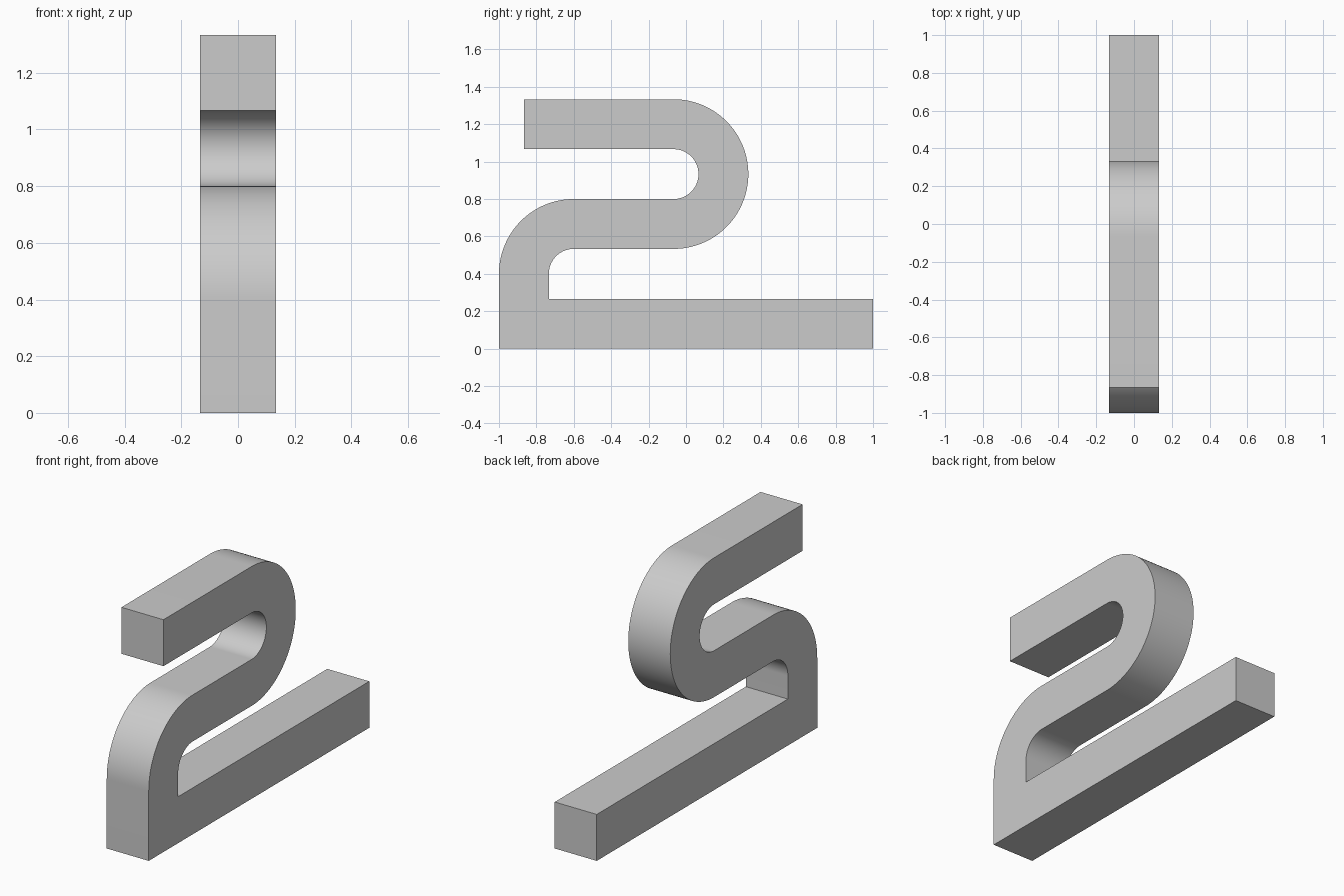
import bpy, bmesh
from math import cos, sin, radians

cube = bpy.data.objects.get("Cube")
if cube:
    bpy.data.objects.remove(cube, do_unlink=True)

U = 2 / 15                 # base unit: half the bar thickness
INNER, OUTER = U, 3 * U    # bend radii
UPPER = (-U / 2, 7 * U)    # bend centres in (y, z)
LOWER = (-4.5 * U, 3 * U)
STEPS = 32                 # segments per quarter turn


def arc(centre, radius, start, end):
    """Points along an arc, angles in degrees."""
    n = int(abs(end - start) / 90 * STEPS)
    angles = [radians(start + (end - start) * i / n) for i in range(n + 1)]
    return [(centre[0] + radius * cos(a), centre[1] + radius * sin(a)) for a in angles]


# Side outline of the bent bar
profile = [(-1, 0), (1, 0), (1, 2 * U), (-1 + 2 * U, 2 * U)]
profile += arc(LOWER, INNER, 180, 90)
profile += arc(UPPER, OUTER, -90, 90)
profile += [(-6.5 * U, 10 * U), (-6.5 * U, 8 * U)]
profile += arc(UPPER, INNER, 90, -90)
profile += arc(LOWER, OUTER, 90, 180)

# Extrude the outline across the width
bm = bmesh.new()
side = bm.faces.new([bm.verts.new((-U, y, z)) for y, z in profile])
extruded = bmesh.ops.extrude_face_region(bm, geom=[side])["geom"]
moved = [v for v in extruded if isinstance(v, bmesh.types.BMVert)]
bmesh.ops.translate(bm, verts=moved, vec=(2 * U, 0, 0))
bmesh.ops.recalc_face_normals(bm, faces=bm.faces)
mesh = bpy.data.meshes.new("bent_bar")
bm.to_mesh(mesh)
bm.free()
bar = bpy.data.objects.new("bent_bar", mesh)
bpy.context.collection.objects.link(bar)

# Plain light grey
grey = bpy.data.materials.new("light_grey")
grey.use_nodes = True
colour = (0.6, 0.6, 0.6, 1)
grey.diffuse_color = colour
grey.node_tree.nodes["Principled BSDF"].inputs["Base Color"].default_value = colour
mesh.materials.append(grey)

# Smooth bends, sharp bar edges
bpy.context.view_layer.objects.active = bar
bar.select_set(True)
bpy.ops.object.shade_smooth_by_angle(angle=radians(30))
